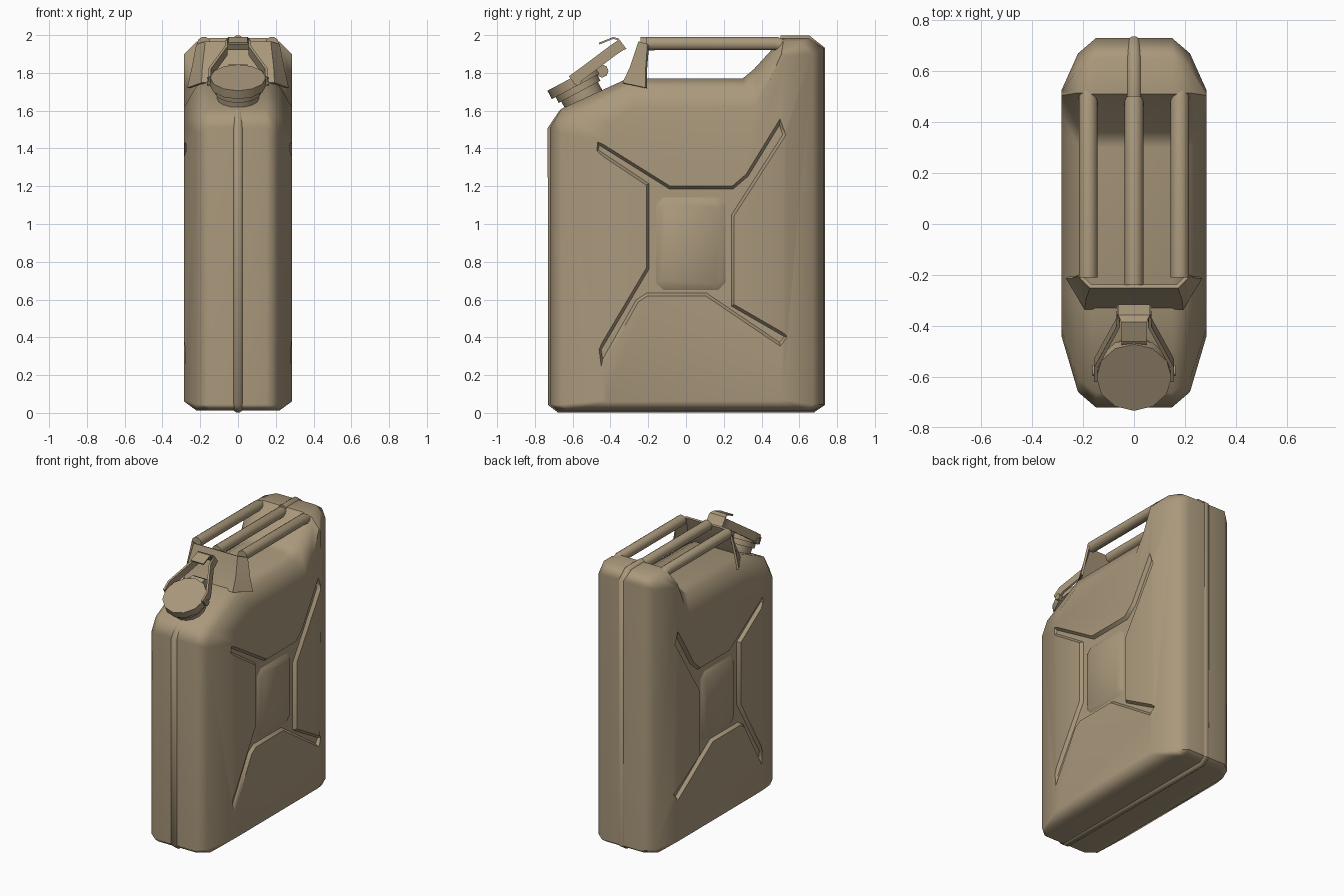
import bpy, bmesh, math
from mathutils import Vector, Matrix

if "Cube" in bpy.data.objects:
    bpy.data.objects.remove(bpy.data.objects["Cube"])

tan = bpy.data.materials.new("desert tan paint")
tan.diffuse_color = (0.40, 0.315, 0.20, 1)
tan.use_nodes = True
tan.node_tree.nodes["Principled BSDF"].inputs["Base Color"].default_value = tan.diffuse_color


def add(name, bm):
    bmesh.ops.recalc_face_normals(bm, faces=bm.faces[:])
    me = bpy.data.meshes.new(name)
    bm.to_mesh(me)
    bm.free()
    ob = bpy.data.objects.new(name, me)
    bpy.context.collection.objects.link(ob)
    return ob


def mirror(ob):
    ob.modifiers.new("mirror", 'MIRROR').use_axis[0] = True


def finish(ob, angle=45):
    """Apply modifiers, smooth by angle and colour."""
    bpy.ops.object.select_all(action='DESELECT')
    ob.select_set(True)
    bpy.context.view_layer.objects.active = ob
    bpy.ops.object.convert(target='MESH')
    ob.data.materials.clear()
    ob.data.materials.append(tan)
    bpy.ops.object.shade_smooth_by_angle(angle=math.radians(angle))
    return ob


def loft(name, rings):
    """Closed solid through (x, [(y, z), ...]) rings."""
    bm = bmesh.new()
    vs = [[bm.verts.new((x, y, z)) for y, z in pts] for x, pts in rings]
    n = len(vs[0])
    for a, b in zip(vs, vs[1:]):
        for i in range(n):
            j = (i + 1) % n
            bm.faces.new((a[i], a[j], b[j], b[i]))
    bm.faces.new(vs[0])
    bm.faces.new(vs[-1])
    return add(name, bm)


def inset(pts, d):
    """Offset a clockwise polygon inwards."""
    out = []
    for i in range(len(pts)):
        a, b, c = (Vector(pts[k % len(pts)]) for k in (i - 1, i, i + 1))
        e, f = (b - a).normalized(), (c - b).normalized()
        n, m = Vector((e.y, -e.x)), Vector((f.y, -f.x))
        out.append(tuple(b + (n + m) * d / (1 + n.dot(m))))
    return out


def tube(name, pts, r):
    cu = bpy.data.curves.new(name, 'CURVE')
    cu.dimensions = '3D'
    cu.bevel_depth, cu.bevel_resolution, cu.use_fill_caps = r, 3, True
    sp = cu.splines.new('POLY')
    sp.points.add(len(pts) - 1)
    for p, co in zip(sp.points, pts):
        p.co = (*co, 1)
    ob = bpy.data.objects.new(name, cu)
    bpy.context.collection.objects.link(ob)
    return finish(ob)


def sheet(name, rows, thick):
    bm = bmesh.new()
    vs = [[bm.verts.new(p) for p in row] for row in rows]
    for a, b in zip(vs, vs[1:]):
        for i in range(len(a) - 1):
            bm.faces.new((a[i], a[i + 1], b[i + 1], b[i]))
    ob = add(name, bm)
    s = ob.modifiers.new("thickness", 'SOLIDIFY')
    s.thickness, s.offset = thick, 0
    return finish(ob, 35)


def cylinder(name, a, b, r, sides=12):
    a, b = Vector(a), Vector(b)
    bm = bmesh.new()
    rot = (b - a).to_track_quat('Z', 'X').to_matrix().to_4x4()
    bmesh.ops.create_cone(bm, cap_ends=True, segments=sides, radius1=r, radius2=r,
                          depth=(b - a).length, matrix=Matrix.Translation((a + b) / 2) @ rot)
    return finish(add(name, bm))


# Body shell: side outlines lofted across the width
outer = [(-.72, .045), (-.68, .013), (.68, .013), (.73, .045), (.73, 1.93), (.65, 1.985),
         (.51, 1.985), (.36, 1.82), (.30, 1.77), (-.31, 1.77), (-.66, 1.61), (-.72, 1.51)]
mid = [(-.66, .045), (-.63, .013), (.63, .013), (.67, .045), (.67, 1.90), (.61, 1.965),
       (.515, 1.965), (.385, 1.79), (.31, 1.73), (-.30, 1.73), (-.61, 1.57), (-.66, 1.48)]
inner = [(-.44, .07), (-.42, .06), (.49, .06), (.51, .07), (.525, 1.88), (.52, 1.90),
         (.505, 1.90), (.43, 1.73), (.36, 1.62), (-.26, 1.62), (-.41, 1.53), (-.44, 1.45)]
body = loft("can_body", [(-.285, inner), (-.22, mid), (-.15, outer),
                         (.15, outer), (.22, mid), (.285, inner)])

# X-shaped pressing cut into both sides
cross = [(-.48, 1.46), (-.08, 1.21), (.24, 1.21), (.31, 1.27), (.50, 1.58), (.54, 1.47),
         (.265, 1.04), (.265, .58), (.56, .41), (.50, .34), (.10, .61), (-.20, .61),
         (-.245, .58), (-.455, .21), (-.475, .34), (-.22, .77), (-.22, 1.20), (-.49, 1.38)]
cutter = loft("cross_cutter", [(.30, cross), (.263, inset(cross, .025))])
mirror(cutter)
cutter.hide_render = True
cut = body.modifiers.new("pressing", 'BOOLEAN')
cut.operation, cut.solver, cut.object = 'DIFFERENCE', 'EXACT', cutter
finish(body)
bpy.data.objects.remove(cutter)
body.modifiers.new("flat_panels", 'WEIGHTED_NORMAL').keep_sharp = True

# Raised rectangle in the middle of each pressing
pad = [(-.16, 1.10), (-.12, 1.14), (.17, 1.14), (.21, 1.10),
       (.21, .69), (.17, .65), (-.12, .65), (-.16, .69)]
plate = loft("side_pad", [(.255, pad), (.263, pad), (.282, inset(pad, .03))])
mirror(plate)
finish(plate)

# Weld seam around the middle
tube("weld_seam", [(0, y, z) for y, z in (
    (-.62, 1.60), (-.65, 1.58), (-.705, 1.50), (-.705, .055), (-.67, .03), (.67, .03),
    (.71, .055), (.71, 1.92), (.645, 1.97), (.50, 1.97))], .03)

# Three carrying bars
for name, x, y in (("left_handle_bar", -.18, -.21), ("middle_handle_bar", 0, -.24),
                   ("right_handle_bar", .18, -.21)):
    tube(name, [(x, y, 1.955), (x, .48, 1.955), (x, .54, 1.93)], .037)

# Folded front bracket holding the bars
sheet("handle_bracket", [
    [(-.262, -.21, 1.72), (-.19, -.33, 1.745), (.19, -.33, 1.745), (.262, -.21, 1.72)],
    [(-.24, -.21, 1.82), (-.185, -.29, 1.83), (.185, -.29, 1.83), (.24, -.21, 1.82)],
    [(-.215, -.20, 1.95), (-.17, -.245, 1.965), (.17, -.245, 1.965), (.215, -.20, 1.95)]], .015)

# Tilted neck and cap
axis = Vector((0, -.469, .883))
top = Vector((0, -.603, 1.775))
cylinder("neck", top - axis * .23, top - axis * .04, .11, 16)
cylinder("neck_collar", top - axis * .085, top - axis * .045, .125, 16)
cylinder("cap", top - axis * .05, top, .148)
cylinder("cap_hinge", (-.05, -.445, 1.81), (.05, -.445, 1.81), .035, 8)

# Locking bail, its pivots and thumb flap
lift = Vector((0, -.035, .047))
half = [(.15, -.585, 1.735), (.15, -.53, 1.775), (.062, -.37, 1.895), (.062, -.325, 1.925)]
path = [Vector((-x, y, z)) for x, y, z in half] + [Vector(p) for p in reversed(half)]
sheet("locking_bail", [path, [p + lift for p in path]], .014)
for side, s in (("left", -1), ("right", 1)):
    cylinder(side + "_bail_pivot", (s * .12, -.575, 1.755), (s * .163, -.575, 1.755), .022, 8)
sheet("thumb_flap", [[(-w, y, z), (w, y, z)] for w, y, z in (
    (.05, -.46, 1.955), (.05, -.385, 1.985), (.062, -.36, 1.978), (.062, -.32, 1.925))], .01)
